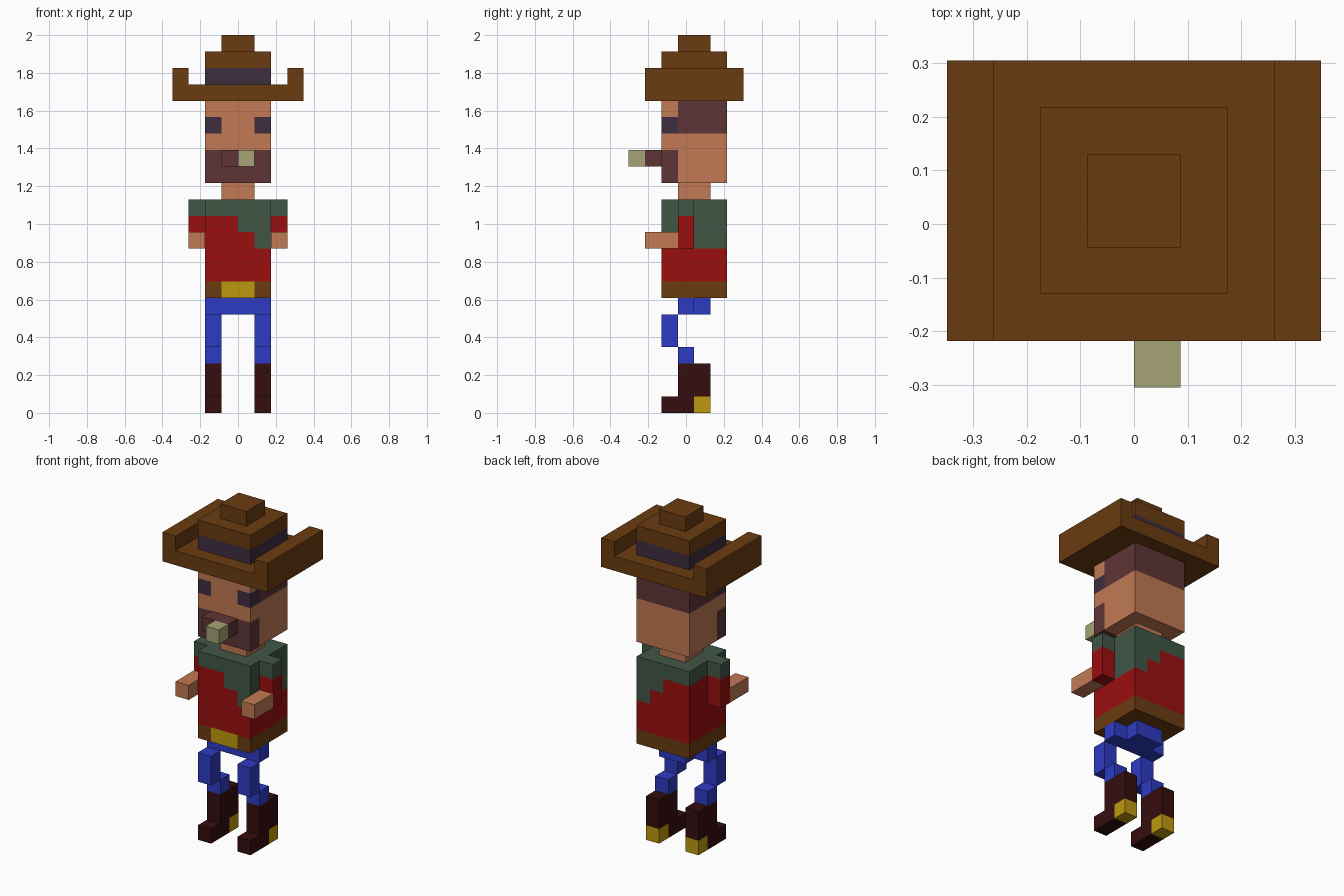
import bpy, bmesh
from mathutils import Vector

cube = bpy.data.objects.get("Cube")
if cube:
    bpy.data.objects.remove(cube, do_unlink=True)

# The figure sits on a block grid, 23 blocks tall. x is centred, y runs 0 (front) to 7 (back).
U = 2 / 23


def linear(c):
    c /= 255
    return c / 12.92 if c <= 0.04045 else ((c + 0.055) / 1.055) ** 2.4


def material(name, *rgb):
    m = bpy.data.materials.new(name)
    col = [linear(c) for c in rgb] + [1.0]
    m.diffuse_color = col
    m.use_nodes = True
    for node in m.node_tree.nodes:
        if node.type == 'BSDF_PRINCIPLED':
            node.inputs["Base Color"].default_value = col
            node.inputs["Roughness"].default_value = 0.9
    return m


BROWN = material("leather brown", 107, 60, 16)
PURPLE = material("dark purple", 62, 46, 64)
SKIN = material("skin", 194, 121, 84)
HAIR = material("hair maroon", 95, 53, 54)
CIGAR = material("cigar khaki", 166, 163, 118)
GREEN = material("grey green", 65, 86, 70)
RED = material("shirt red", 154, 14, 16)
GOLD = material("gold", 190, 153, 14)
BLUE = material("trouser blue", 45, 59, 196)
BOOT = material("boot dark red", 53, 13, 13)


def finish(name, bm, mats):
    """Scale from block units to world units and link the object."""
    bmesh.ops.recalc_face_normals(bm, faces=bm.faces)
    for v in bm.verts:
        v.co = Vector((v.co.x, v.co.y - 3.5, v.co.z)) * U
    me = bpy.data.meshes.new(name)
    bm.to_mesh(me)
    bm.free()
    for m in mats:
        me.materials.append(m)
    ob = bpy.data.objects.new(name, me)
    bpy.context.scene.collection.objects.link(ob)
    return ob


def block(name, xs, ys, zs, *mats, rule=None):
    """Cuboid; with a rule it is cut along the grid and coloured block by block."""
    bm = bmesh.new()
    bmesh.ops.create_cube(bm, size=1)
    spans = (sorted(xs), ys, zs)
    for v in bm.verts:
        v.co = Vector([(a + b) / 2 + c * (b - a) for (a, b), c in zip(spans, v.co)])
    if rule:
        for axis, (a, b) in enumerate(spans):
            n = Vector((0, 0, 0))
            n[axis] = 1
            for k in range(a + 1, b):
                geom = bm.verts[:] + bm.edges[:] + bm.faces[:]
                bmesh.ops.bisect_plane(bm, geom=geom, plane_co=n * k, plane_no=n)
        bm.normal_update()
        for f in bm.faces:
            cell = f.calc_center_median() - f.normal * 0.5
            f.material_index = mats.index(rule(*cell))
    return finish(name, bm, mats)


def extrude_y(name, profile, y0, y1, mat):
    """Extrude an x-z outline along y."""
    bm = bmesh.new()
    face = bm.faces.new([bm.verts.new((x, y0, z)) for x, z in profile])
    out = bmesh.ops.extrude_face_region(bm, geom=[face])["geom"]
    moved = [g for g in out if isinstance(g, bmesh.types.BMVert)]
    bmesh.ops.translate(bm, verts=moved, vec=(0, y1 - y0, 0))
    if not face.is_valid or len(bm.faces) < len(profile) + 2:
        bm.faces.new([v for v in bm.verts if v not in moved])
    return finish(name, bm, [mat])


# Colour rules
def boot_rule(x, y, z):
    return GOLD if y > 4 else BOOT


def belt_rule(x, y, z):
    return GOLD if y < 3 and abs(x) < 1 else BROWN


def shirt_rule(x, y, z):
    # green scarf steps down towards the left side
    depth = 12 if x < 0 else 11 if x < 1 else 10
    return GREEN if z > depth else RED


def sleeve_rule(x, y, z):
    return GREEN if z > 12 else RED


def head_rule(x, y, z):
    if y > 3:
        return HAIR if z > 17 else SKIN
    if z < 16:
        return HAIR
    return PURPLE if 17 < z < 18 and abs(x) > 1 else SKIN


# Legs and arms, one of each per side
for side, s in (("left", 1), ("right", -1)):
    leg = (s, 2 * s)
    block(side + "_boot_foot", leg, (2, 5), (0, 1), BOOT, GOLD, rule=boot_rule)
    block(side + "_boot_shaft", leg, (3, 5), (1, 3), BOOT)
    block(side + "_shin", leg, (3, 4), (3, 4), BLUE)
    block(side + "_thigh", leg, (2, 3), (4, 6), BLUE)
    arm = (2 * s, 3 * s)
    block(side + "_sleeve", arm, (3, 4), (10, 13), GREEN, RED, rule=sleeve_rule)
    block(side + "_forearm", arm, (1, 3), (10, 11), SKIN)

# Body
block("hips", (-2, 2), (3, 4), (6, 7), BLUE)
block("seat_of_trousers", (-1, 1), (4, 5), (6, 7), BLUE)
block("belt", (-2, 2), (2, 6), (7, 8), BROWN, GOLD, rule=belt_rule)
block("shirt", (-2, 2), (2, 6), (8, 13), GREEN, RED, rule=shirt_rule)

# Head
block("neck", (-1, 1), (3, 5), (13, 14), SKIN)
block("head", (-2, 2), (2, 6), (14, 19), SKIN, HAIR, PURPLE, rule=head_rule)
block("moustache", (-1, 1), (1, 2), (15, 16), HAIR)
block("cigar", (0, 1), (0, 1), (15, 16), CIGAR)

# Hat
brim = [(-4, 19), (4, 19), (4, 21), (3, 21), (3, 20), (-3, 20), (-3, 21), (-4, 21)]
extrude_y("hat_brim", brim, 1, 7, BROWN)
block("hat_band", (-2, 2), (2, 6), (20, 21), PURPLE)
block("hat_crown", (-2, 2), (2, 6), (21, 22), BROWN)
block("hat_top", (-1, 1), (3, 5), (22, 23), BROWN)
